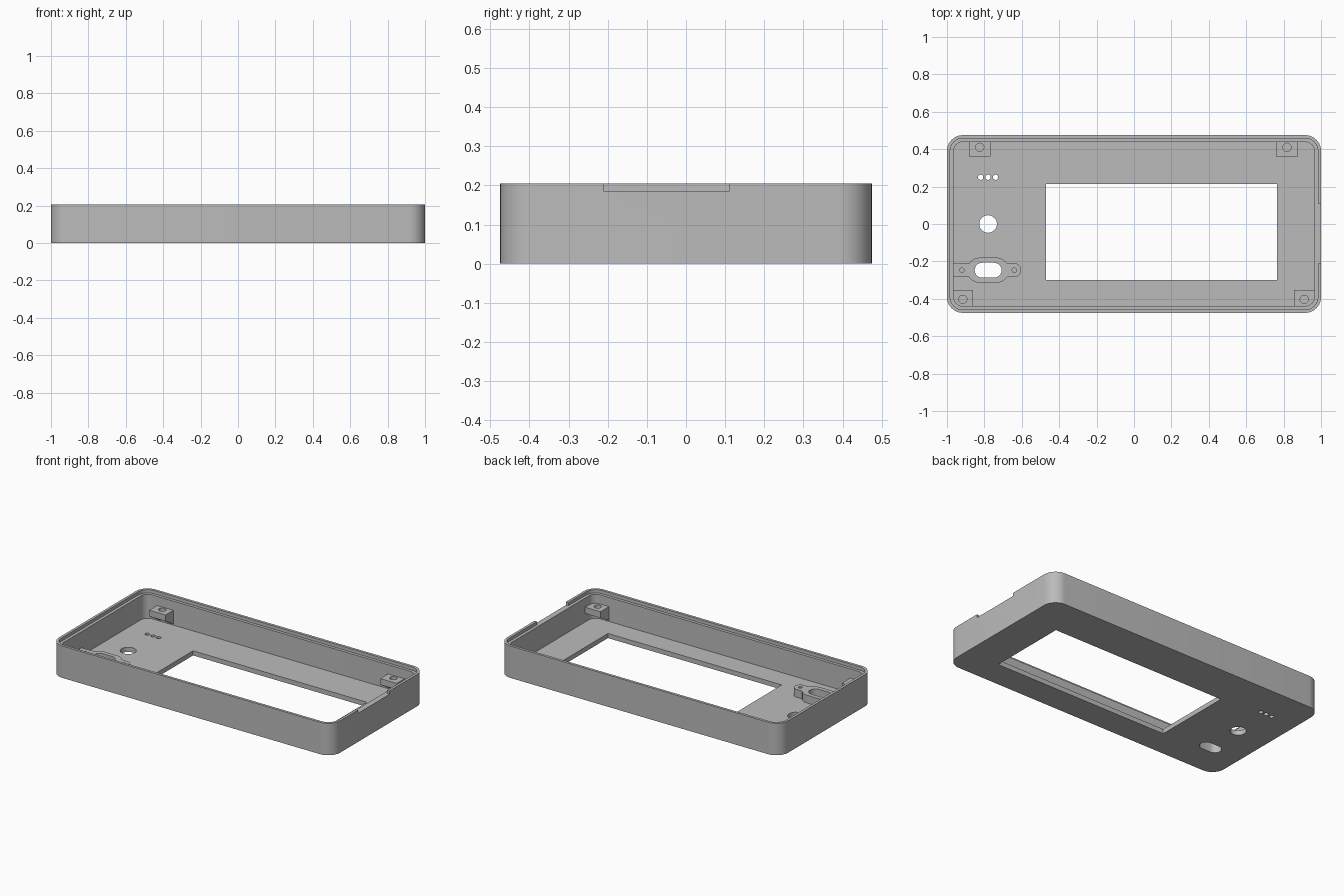
import bpy, bmesh
from math import sin, cos, radians

if "Cube" in bpy.data.objects:
    bpy.data.objects.remove(bpy.data.objects["Cube"])

grey = bpy.data.materials.new("plain grey")
grey.use_nodes = True
COLOUR = (0.5, 0.5, 0.5, 1)
grey.diffuse_color = COLOUR
grey.node_tree.nodes["Principled BSDF"].inputs["Base Color"].default_value = COLOUR

HALF_X, HALF_Y, HEIGHT = 1.0, 0.475, 0.205
FLOOR, WALL, LIP, LEDGE = 0.03, 0.036, 0.017, 0.184


def arc(cx, cy, r, a0, a1, n=10):
    steps = [radians(a0 + (a1 - a0) * i / n) for i in range(n + 1)]
    return [(cx + r * cos(a), cy + r * sin(a)) for a in steps]


def circle(cx, cy, r):
    return arc(cx, cy, r, 0, 360, 32)[:-1]


def box(x0, x1, y0, y1):
    return [(x0, y0), (x1, y0), (x1, y1), (x0, y1)]


def rounded(inset):
    """Case outline moved inwards by inset."""
    r = 0.085 - inset
    x, y = HALF_X - inset - r, HALF_Y - inset - r
    return (arc(x, y, r, 0, 90) + arc(-x, y, r, 90, 180)
            + arc(-x, -y, r, 180, 270) + arc(x, -y, r, 270, 360))


def prism(name, outline, lo, hi, axis="z"):
    """Extrude an outline along z, or a (y, z) outline along x."""
    bm = bmesh.new()
    place = (lambda u, v: (u, v, lo)) if axis == "z" else (lambda u, v: (lo, u, v))
    face = bm.faces.new([bm.verts.new(place(u, v)) for u, v in outline])
    ext = bmesh.ops.extrude_face_region(bm, geom=[face])
    move = (0, 0, hi - lo) if axis == "z" else (hi - lo, 0, 0)
    bmesh.ops.translate(bm, vec=move,
                        verts=[g for g in ext["geom"] if isinstance(g, bmesh.types.BMVert)])
    bmesh.ops.recalc_face_normals(bm, faces=bm.faces)
    mesh = bpy.data.meshes.new(name)
    bm.to_mesh(mesh)
    bm.free()
    mesh.materials.append(grey)
    obj = bpy.data.objects.new(name, mesh)
    bpy.context.collection.objects.link(obj)
    return obj


def select(obj):
    bpy.ops.object.select_all(action="DESELECT")
    obj.select_set(True)
    bpy.context.view_layer.objects.active = obj


def combine(obj, other, operation="DIFFERENCE"):
    select(obj)
    mod = obj.modifiers.new("combine", "BOOLEAN")
    mod.operation, mod.solver, mod.object = operation, "EXACT", other
    bpy.ops.object.modifier_apply(modifier=mod.name)
    bpy.data.objects.remove(other)


def cut(obj, outline, lo, hi):
    combine(obj, prism("cutter", outline, lo, hi))


def finish(obj):
    select(obj)
    bpy.ops.object.shade_smooth_by_angle(angle=radians(30))


# Case: hollow tray with a stepped rim and a notch in the lip
case = prism("case", rounded(0), 0, HEIGHT)
cut(case, rounded(WALL), FLOOR, 0.3)
cut(case, rounded(LIP), LEDGE, 0.3)
cut(case, box(0.975, 1.1, -0.21, 0.11), LEDGE, 0.3)

# Openings through the floor
PORT_X, PORT_Y = -0.78, -0.247
slot = (arc(PORT_X + 0.032, PORT_Y, 0.04, -90, 90)
        + arc(PORT_X - 0.032, PORT_Y, 0.04, 90, 270))
cut(case, box(-0.47, 0.765, -0.3, 0.215), -0.1, 0.1)
cut(case, circle(-0.78, 0, 0.047), -0.1, 0.1)
for x in (-0.82, -0.78, -0.74):
    cut(case, circle(x, 0.25, 0.014), -0.1, 0.1)
cut(case, slot, -0.1, 0.1)

# Raised connector mount with a bulged middle and two screw holes
upper = (arc(-0.64, 0, 0.037, 0, 90) + arc(-0.735, 0, 0.067, 33.5, 90)
         + arc(-0.825, 0, 0.067, 90, 146.5) + [(-0.97, 0.037)])
lower = [(x, -y) for x, y in reversed(upper[1:])]
mount = prism("connector_mount", [(x, y + PORT_Y) for x, y in upper + lower], 0.028, 0.08)
cut(mount, slot, -0.1, 0.2)
for x in (-0.92, -0.64):
    cut(mount, circle(x, PORT_Y, 0.012), FLOOR + 0.001, 0.2)
finish(mount)


# Screw bosses: a drilled block on two sloping gussets against the wall
def boss(name, x0, x1, y_wall, y_front, hole_x, hole_y):
    top, under, foot = 0.125, 0.085, 0.035
    block = prism(name, box(x0, x1, *sorted((y_wall, y_front))), under, top)
    slope = [(y_wall, foot), (y_wall, under + 0.01), (y_front, under + 0.01), (y_front, under)]
    for a in (x0, x1 - 0.028):
        combine(block, prism("gusset", slope, a, a + 0.028, "x"), "UNION")
    cut(block, circle(hole_x, hole_y, 0.022), 0, 0.2)
    finish(block)


boss("back_right_boss", -0.883, -0.767, 0.442, 0.36, -0.825, 0.41)
boss("back_left_boss", 0.76, 0.876, 0.442, 0.36, 0.818, 0.41)
boss("front_right_boss", -0.968, -0.86, -0.442, -0.353, -0.915, -0.403)
boss("front_left_boss", 0.855, 0.968, -0.442, -0.353, 0.91, -0.403)

finish(case)
